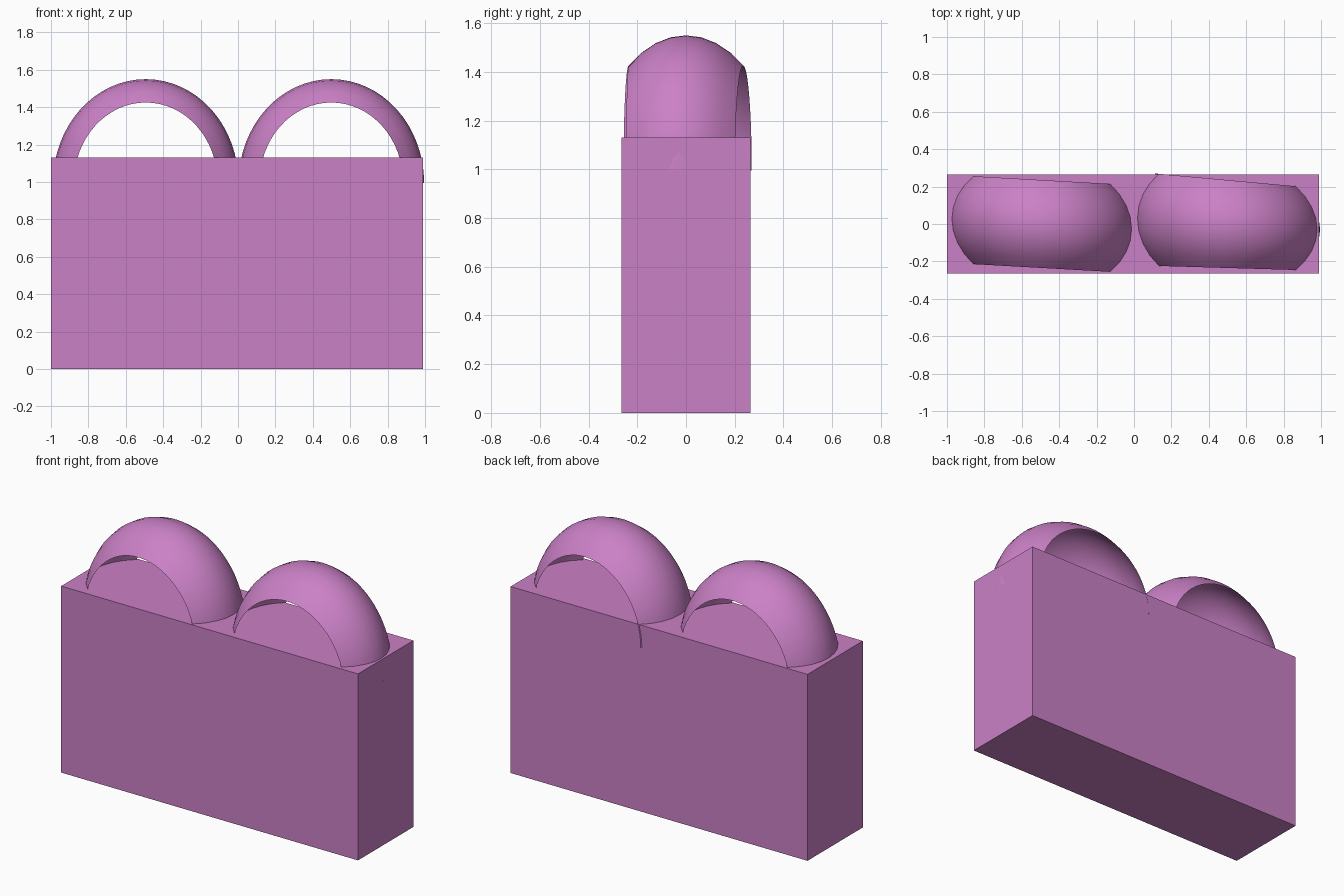
import bpy, bmesh, math

if "Cube" in bpy.data.objects:
    bpy.data.objects.remove(bpy.data.objects["Cube"])

mat = bpy.data.materials.new("orchid")
mat.diffuse_color = (0.6, 0.22, 0.57, 1)
mat.use_nodes = True
mat.node_tree.nodes["Principled BSDF"].inputs["Base Color"].default_value = mat.diffuse_color


def finish(name, bm):
    mesh = bpy.data.meshes.new(name)
    bm.to_mesh(mesh)
    bm.free()
    mesh.materials.append(mat)
    obj = bpy.data.objects.new(name, mesh)
    bpy.context.collection.objects.link(obj)
    return obj


# Base block, closed on all six sides
bm = bmesh.new()
bmesh.ops.create_cube(bm, size=1)
for v in bm.verts:
    v.co = (v.co.x * 1.99 - 0.005, v.co.y * 0.53, (v.co.z + 0.5) * 1.13)
finish("base_block", bm)


def arch(name, cx, taper, slope):
    """Thin bulging half hoop, open at front and back, slightly skewed."""
    rx, ry, rz, base_z = 0.496, 0.372, 0.555, 0.995
    around, across, limit = 32, 8, 0.684
    bm = bmesh.new()
    rows = []
    for i in range(around + 1):
        a = math.pi * i / around
        row = []
        for j in range(across + 1):
            p = limit * (2 * j / across - 1)
            x = rx * math.cos(a) * math.cos(p)
            y = ry * math.sin(p) * (1 - taper * x) + slope * x
            z = base_z + rz * math.sin(a) * math.cos(p)
            row.append(bm.verts.new((cx + x, y, z)))
        rows.append(row)
    for r0, r1 in zip(rows, rows[1:]):
        for j in range(across):
            f = bm.faces.new((r0[j], r0[j + 1], r1[j + 1], r1[j]))
            f.smooth = True
    bmesh.ops.recalc_face_normals(bm, faces=bm.faces)
    # Normals point outward from the hoop centre
    bm.normal_update()
    top = max(bm.faces, key=lambda f: f.calc_center_median().z)
    if top.normal.z < 0:
        bmesh.ops.reverse_faces(bm, faces=bm.faces)
    finish(name, bm)


# Two arches sunk into the top of the block
arch("left_arch", -0.493, 0.0, -0.056)
arch("right_arch", 0.499, 0.13, -0.06)
